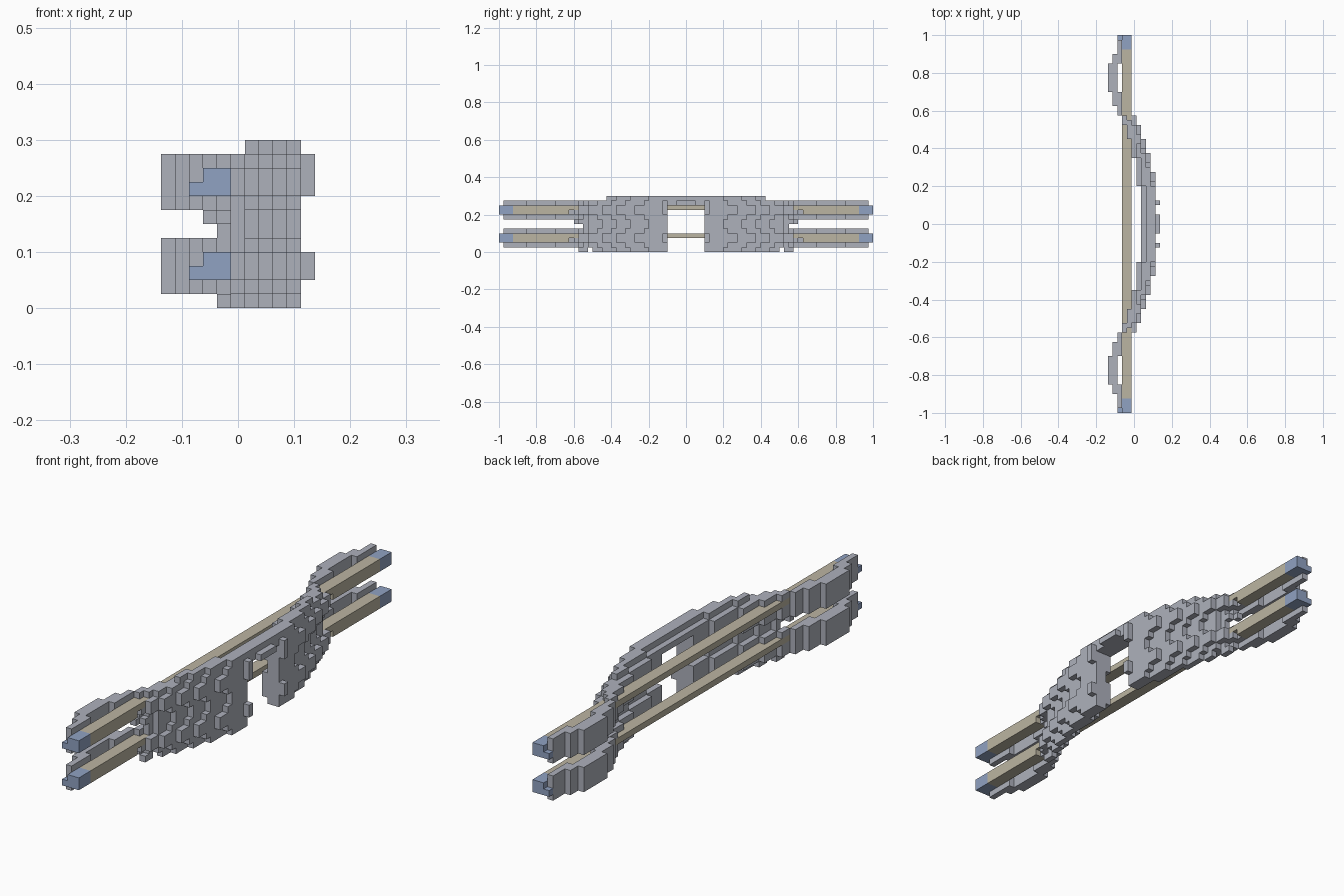
import bpy, bmesh
from mathutils import Vector

cube = bpy.data.objects.get("Cube")
if cube:
    bpy.data.objects.remove(cube, do_unlink=True)

V = 0.025                        # block size
ORIGIN = Vector((-5.5, -40, 0))  # grid corner, in blocks


def material(name, rgb):
    m = bpy.data.materials.new(name)
    m.use_nodes = True
    m.diffuse_color = (*rgb, 1)
    m.node_tree.nodes["Principled BSDF"].inputs["Base Color"].default_value = (*rgb, 1)
    return m


def step(profile, d):
    """Value of the first step whose end lies beyond distance d."""
    return next((v for end, v in profile if d < end), profile[-1][1])


def box(xs, ys, zs):
    """Blocks of a box, mirrored to both ends; ys is the distance from the middle."""
    return {(x, y, z) for x in range(*xs) for d in range(*ys)
            for y in (40 + d, 39 - d) for z in range(*zs)}


def build(name, cells, solid, mat):
    """Mesh the outer faces of the blocks and merge flat regions."""
    bm = bmesh.new()
    for c in cells:
        for axis in range(3):
            for side in (0, 1):
                n = list(c)
                n[axis] += 2 * side - 1
                if tuple(n) in solid:
                    continue
                u, w = (axis + 1) % 3, (axis + 2) % 3
                quad = []
                for a, b in ((0, 0), (1, 0), (1, 1), (0, 1)):
                    p = Vector(c)
                    p[axis] += side
                    p[u] += a
                    p[w] += b
                    quad.append(bm.verts.new((p + ORIGIN) * V))
                bm.faces.new(quad if side else quad[::-1])
    bmesh.ops.remove_doubles(bm, verts=bm.verts, dist=V / 10)
    bmesh.ops.dissolve_limit(bm, angle_limit=0.02, verts=bm.verts, edges=bm.edges)
    me = bpy.data.meshes.new(name)
    bm.to_mesh(me)
    bm.free()
    me.materials.append(mat)
    ob = bpy.data.objects.new(name, me)
    bpy.context.collection.objects.link(ob)


# Curve of the bow: (distance from the middle, edge), in blocks
BACK = [(8, 7), (14, 6), (18, 5), (21, 4), (23, 3), (25, 2), (28, 1), (34, 0), (36, 1), (39, 2)]
FRONT = [(11, 10), (15, 9), (18, 8), (21, 7), (23, 6), (24, 5), (25, 4), (28, 3), (34, 2), (39, 3)]
# Where the four narrow edge rows end
EDGE_ROWS = {0: 20, 5: 22, 6: 24, 11: 17}

# Limbs and grip: two rounded bands joined near the middle
limbs = set()
for z in range(12):
    edge = z in EDGE_ROWS
    shift = 3 if edge else 2 if z in (1, 4, 7, 10) else 0
    for d in range(EDGE_ROWS.get(z, 39)):
        if d < 4 and z < 10:     # arrow opening
            continue
        back = step(BACK, d) + edge
        front = step(FRONT, d + shift if d + shift < 28 else d)
        if d < 8:
            front = 10
        limbs |= box((back, max(front, back + 1)), (d, d + 1), (z, z + 1))
limbs |= box((4, 5), (21, 23), (0, 1))
limbs |= box((10, 11), (4, 5), (8, 11)) | box((10, 11), (4, 5), (2, 4))
limbs |= box((10, 11), (0, 2), (10, 11))

# Two strings, thicker toward the ends, and their end caps
strings, caps = set(), set()
for z in (2, 8):
    strings |= box((3, 5), (0, 37), (z + 1, z + 2)) | box((3, 5), (25, 37), (z, z + 1))
    caps |= box((3, 5), (37, 40), (z, z + 2)) | box((2, 3), (39, 40), (z, z + 1))

limbs -= strings | caps
solid = limbs | strings | caps
build("bow_limbs", limbs, solid, material("grey metal", (0.42, 0.44, 0.50)))
build("bow_strings", strings, solid, material("tan cord", (0.50, 0.46, 0.36)))
build("string_caps", caps, solid, material("soft blue", (0.28, 0.36, 0.54)))
